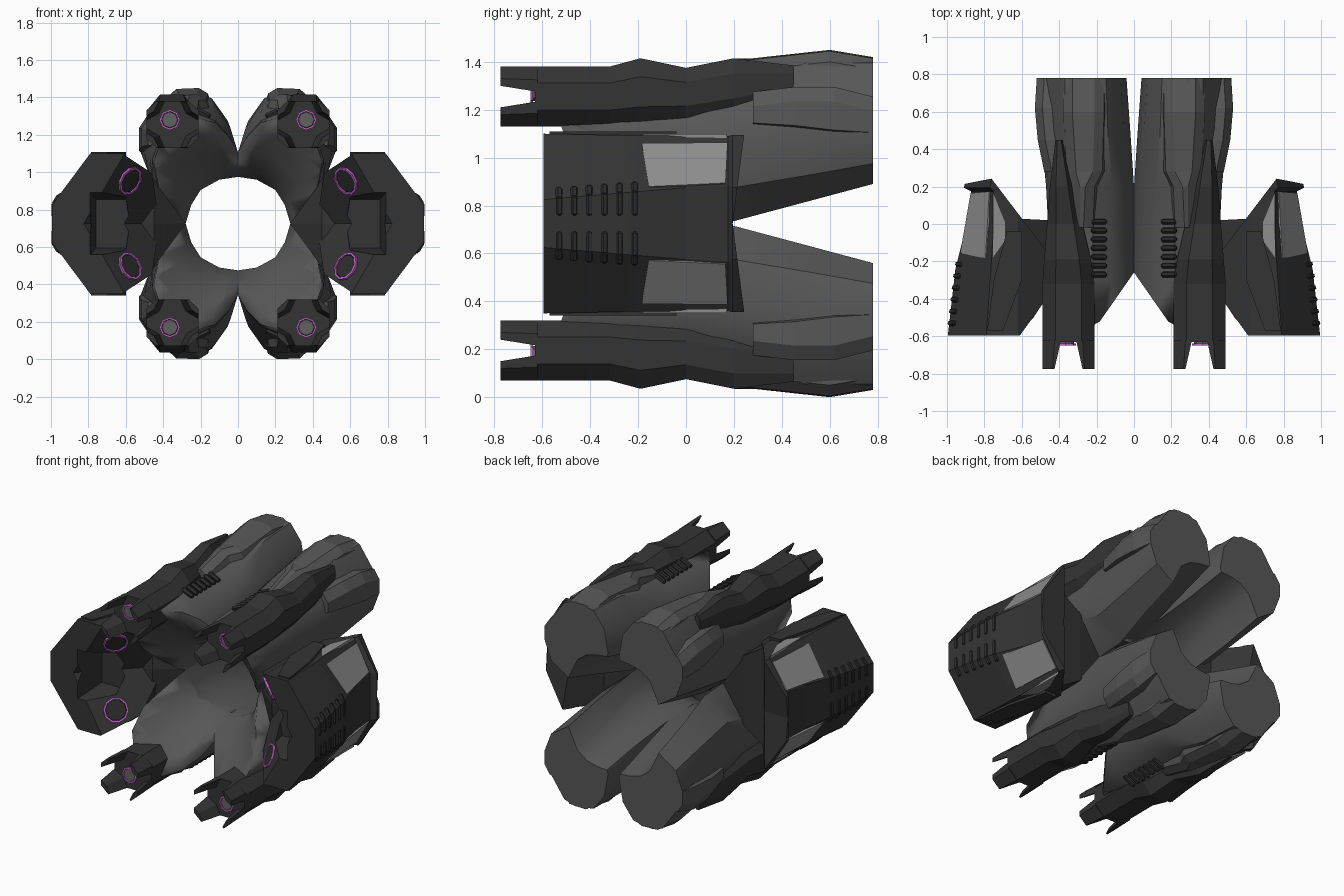
import bpy, bmesh, math
from mathutils import Vector

if "Cube" in bpy.data.objects:
    bpy.data.objects.remove(bpy.data.objects["Cube"])

ZC = 0.725  # the model mirrors left/right and above/below this height


def material(name, r, g, b):
    m = bpy.data.materials.new(name)
    m.diffuse_color = (r, g, b, 1)
    m.use_nodes = True
    m.node_tree.nodes["Principled BSDF"].inputs["Base Color"].default_value = m.diffuse_color
    return m


GREY = material("hull grey", .095, .095, .095)
DARK = material("armour dark grey", .034, .034, .034)
RIB = material("rib charcoal", .026, .026, .026)
PANEL = material("panel light grey", .27, .27, .27)
LENS = material("muzzle grey", .12, .12, .12)
PURPLE = material("ring purple", .62, .14, .66)


def finish(name, bm, mat, mirror=True, smooth=None):
    bmesh.ops.remove_doubles(bm, verts=bm.verts, dist=1e-4)
    bmesh.ops.recalc_face_normals(bm, faces=bm.faces)
    me = bpy.data.meshes.new(name)
    bm.to_mesh(me)
    bm.free()
    ob = bpy.data.objects.new(name, me)
    bpy.context.collection.objects.link(ob)
    ob.location.z = ZC
    me.materials.append(mat)
    if smooth:
        bpy.ops.object.select_all(action='DESELECT')
        ob.select_set(True)
        bpy.context.view_layer.objects.active = ob
        bpy.ops.object.shade_smooth_by_angle(angle=math.radians(smooth))
    if mirror:
        add_mirror(ob)
    return ob


def add_mirror(ob):
    m = ob.modifiers.new("quadrants", 'MIRROR')
    m.use_axis = (True, False, True)
    m.use_mirror_merge = False


def carve(ob, cutter):
    """Subtract a hidden cutter, then mirror into four quadrants."""
    cutter.hide_render = True
    cutter.display_type = 'WIRE'
    cut = ob.modifiers.new("carve", 'BOOLEAN')
    cut.operation, cut.solver, cut.object = 'DIFFERENCE', 'EXACT', cutter
    add_mirror(ob)


def slice_off(bm, co, no):
    """Cut away everything in front of a plane and cap the cut."""
    bmesh.ops.bisect_plane(bm, geom=bm.verts[:] + bm.edges[:] + bm.faces[:], plane_co=co,
                           plane_no=no, clear_outer=True)
    bmesh.ops.holes_fill(bm, edges=[e for e in bm.edges if e.is_boundary], sides=0)


def loft(bm, rings):
    """Skin closed sections and cap both ends."""
    vs = [[bm.verts.new(p) for p in r] for r in rings]
    n = len(rings[0])
    for a, b in zip(vs, vs[1:]):
        for i in range(n):
            j = (i + 1) % n
            bm.faces.new((a[i], a[j], b[j], b[i]))
    bm.faces.new(vs[0])
    bm.faces.new(vs[-1])


def loft_y(bm, stations):
    loft(bm, [[(x, y, v) for x, v in pts] for y, pts in stations])


def rod(bm, a, b, r, n=8, tip=.5):
    a, b = Vector(a), Vector(b)
    d = (b - a).normalized()
    s = d.orthogonal().normalized()
    t = d.cross(s)
    ring = [(s * math.cos(k * math.tau / n) + t * math.sin(k * math.tau / n)) for k in range(n)]
    e = d * r * (1 - tip)
    loft(bm, [[a - e + q * r * tip for q in ring], [a + q * r for q in ring],
              [b + q * r for q in ring], [b + e + q * r * tip for q in ring]])


def hoop(bm, c, d, r, w, n=8):
    """Thin raised ring of radius r around direction d."""
    c, d = Vector(c), Vector(d).normalized()
    s = d.orthogonal().normalized()
    t = d.cross(s)
    rows = []
    for k in range(n):
        q = s * math.cos(k * math.tau / n) + t * math.sin(k * math.tau / n)
        rows.append([bm.verts.new(c + q * (r + i * w) + d * h)
                     for i, h in ((-.5, 0), (-.5, .012), (.5, .012), (.5, 0))])
    for k in range(n):
        a, b = rows[k], rows[(k + 1) % n]
        for i in range(4):
            j = (i + 1) % 4
            bm.faces.new((a[i], a[j], b[j], b[i]))


# Main lobes around the open tunnel, hollowed on the inner side toward the rear
front = [(0, .38), (.05, .47), (.12, .55), (.22, .59), (.34, .56), (.42, .46), (.46, .34),
         (.43, .2), (.28, 0), (.25, .1), (.2, .18), (.1, .235), (0, .25)]
bm = bmesh.new()
loft_y(bm, [
    (-.59, [(x * .95 + .01, v * .96) for x, v in front]),
    (-.3, front),
    (0, front),
    (.2, [(0, .38), (.04, .51), (.12, .59), (.25, .63), (.36, .6), (.44, .48), (.47, .34),
          (.45, .15), (.28, .01), (.25, .11), (.2, .19), (.1, .245), (0, .26)]),
    (.5, [(.02, .37), (.055, .55), (.14, .67), (.28, .705), (.37, .67), (.47, .5), (.5, .37),
          (.46, .2), (.32, .09), (.255, .22), (.19, .28), (.1, .31), (.03, .32)]),
    (.78, [(.04, .41), (.07, .57), (.15, .675), (.29, .695), (.37, .67), (.49, .5), (.52, .38),
           (.47, .25), (.34, .165), (.27, .31), (.2, .36), (.12, .38), (.05, .385)])])
slice_off(bm, (.06, -.345, 0), (-.215, -.15, 0))
lobes = finish("hull_lobes", bm, GREY, mirror=False, smooth=32)

# Funnel-shaped cutter that scoops the front of the lobes
bm = bmesh.new()
loft(bm, [[(r * math.cos(k * math.tau / 32), y, r * math.sin(k * math.tau / 32)) for k in range(32)]
          for y, r in ((.0, .235), (-.1, .255), (-.22, .3), (-.34, .39), (-.45, .51), (-.62, .7))])
carve(lobes, finish("funnel_cutter", bm, GREY, mirror=False, smooth=40))

# Raised plates on the top and outer side of each lobe
bm = bmesh.new()
loft_y(bm, [(y, [(a, v - .1), (a + .02, v - .03), (a + .07, v), (b - .05, v - .005), (b, v - .05), (b, v - .12)])
            for y, a, b, v in ((-.02, .2, .34, .63), (.2, .19, .34, .69), (.28, .15, .36, .69),
                               (.6, .14, .38, .725), (.78, .14, .38, .695))])
finish("lobe_top_plate", bm, GREY)
bm = bmesh.new()
loft_y(bm, [(y, [(x - .08, lo), (x, lo + .02), (x, hi - .06), (x - .04, hi), (x - .1, hi)])
            for y, x, lo, hi in ((.28, .48, .4, .55), (.45, .515, .39, .57), (.62, .53, .37, .57), (.78, .52, .36, .53))])
finish("lobe_side_plate", bm, GREY)

# Cannon housings: octagonal, tapering to a blade at the rear
CX, CV = .35, .53
OCT = [(1, .45), (.5, 1), (-.5, 1), (-1, .45), (-1, -.45), (-.5, -1), (.5, -1), (1, -.45)]
bm = bmesh.new()
loft_y(bm, [(y, [(cx + a * hx, cv + b * hv) for a, b in OCT]) for y, cx, cv, hx, hv in (
    (-.63, CX, CV, .14, .125), (-.32, CX, CV, .14, .125), (-.19, .355, .55, .125, .14),
    (0, .37, .54, .095, .11), (.2, .385, .575, .065, .115), (.45, .4, .6, .02, .06))])
# Four prongs at each muzzle
for sx in (-1, 1):
    for sv in (-1, 1):
        base = [(.14, .02), (.14, .07), (.075, .125), (.04, .125), (.07, .06)]
        tip = [(.14, .045), (.14, .075), (.085, .125), (.075, .12), (.1, .07)]
        loft_y(bm, [(y, [(CX + sx * a, CV + sv * b) for a, b in p])
                    for y, p in ((-.62, base), (-.775, tip))])
finish("cannon_housing", bm, DARK)

# Cannon muzzles and purple rings
bm = bmesh.new()
rod(bm, (.365, -.6, .555), (.365, -.645, .555), .044, 8, .95)
finish("cannon_muzzle", bm, LENS)
bm = bmesh.new()
hoop(bm, (.365, -.638, .555), (0, -1, 0), .05, .01)
finish("cannon_ring", bm, PURPLE)

# Cooling ribs on the lobes
bm = bmesh.new()
for k in range(7):
    y = -.27 + k * .047
    rod(bm, (.155, y, .575), (.22, y, .605), .016, 6)
finish("lobe_ribs", bm, RIB)

# Side pods: (y, outer edge x, v, upper edge x, v)
POD = [(-.595, .995, .1, .79, .375), (-.24, .955, .13, .765, .368), (0, .895, .15, .75, .367),
       (.175, .87, .16, .75, .365), (.195, .91, .15, .77, .37), (.2, .905, .15, .76, .37)]


def pod_point(y, f, lift=0):
    """Point on the slanted pod face, f = 0 outer edge to 1 upper edge."""
    for a, b in zip(POD, POD[1:]):
        if a[0] <= y <= b[0]:
            t = (y - a[0]) / (b[0] - a[0])
            ox, ov, ix, iv = [p + (q - p) * t for p, q in zip(a[1:], b[1:])]
            return (ox + (ix - ox) * f + lift, y, ov + (iv - ov) * f + lift * .6)


bm = bmesh.new()
loft_y(bm, [(y, [(.42, 0), (ox, 0), (ox, ov), (ix, iv), (.62, iv), (.46, .27)])
            for y, ox, ov, ix, iv in POD])
for p in bm.verts:  # tail edge sweeps back toward the top
    if p.co.y > .198:
        p.co.y = .195 + .048 * p.co.z / .37
NRM = Vector((-.6, -.6, -.35))
slice_off(bm, (.58, -.485, .23), NRM)
slice_off(bm, (.6, .03, 0), (-.21, .16, 0))
pod = finish("side_pod", bm, DARK, mirror=False)

# Recess in the middle of each pod front
bm = bmesh.new()
loft_y(bm, [(-.8, [(.52, -.1), (.82, -.1), (.82, .2), (.6, .2)]),
            (-.38, [(.56, -.1), (.76, -.1), (.76, .13), (.6, .13)])])
carve(pod, finish("pod_recess_cutter", bm, DARK, mirror=False))

# Mounts joining the pods to the hull
bm = bmesh.new()
loft(bm, [[(x, y0, 0), (x, y0 + .02, v), (x, y1, v), (x, y1, 0)]
          for x, y0, y1, v in ((.28, -.14, .0, .005), (.45, -.28, .02, .24), (.64, -.3, .03, .355))])
finish("pod_mount", bm, DARK)

# Thin plate on top of each pod
bm = bmesh.new()
loft_y(bm, [(y, [(a, .35), (b, .35), (b, .384), (a, .384)])
            for y, a, b in ((-.57, .7, .785), (-.3, .6, .75), (-.04, .6, .68))])
finish("pod_top_plate", bm, DARK)

# Light panels on the slanted pod faces, wrapping onto the top
bm = bmesh.new()
corners = ((-.155, .06), (.165, .03), (.174, .85), (-.185, .85))
loft(bm, [[pod_point(y, f, h) for y, f in corners] for h in (-.02, .006)])
loft(bm, [[(x, y, v) for x, y in ((.755, .17), (.755, -.18), (.69, -.09), (.69, .01))] for v in (.355, .373)])
finish("pod_light_panel", bm, PANEL)

# Ribs wrapping the outer pod edge
bm = bmesh.new()
for k in range(6):
    y = -.53 + k * .063
    x, _, v = pod_point(y, 0)
    rod(bm, (x - .006, y, .04), (x - .006, y, v), .015, 6)
    rod(bm, (x - .006, y, v), pod_point(y, .14), .015, 6)
finish("pod_ribs", bm, RIB)

# Pod emitters with purple rings, facing the slanted front
c = Vector((.58, -.487, .23))
d = NRM.normalized()
bm = bmesh.new()
rod(bm, c - d * .06, c + d * .004, .068, 10, .95)
finish("pod_emitter", bm, RIB)
bm = bmesh.new()
hoop(bm, c, d, .074, .011, 10)
finish("pod_ring", bm, PURPLE)
